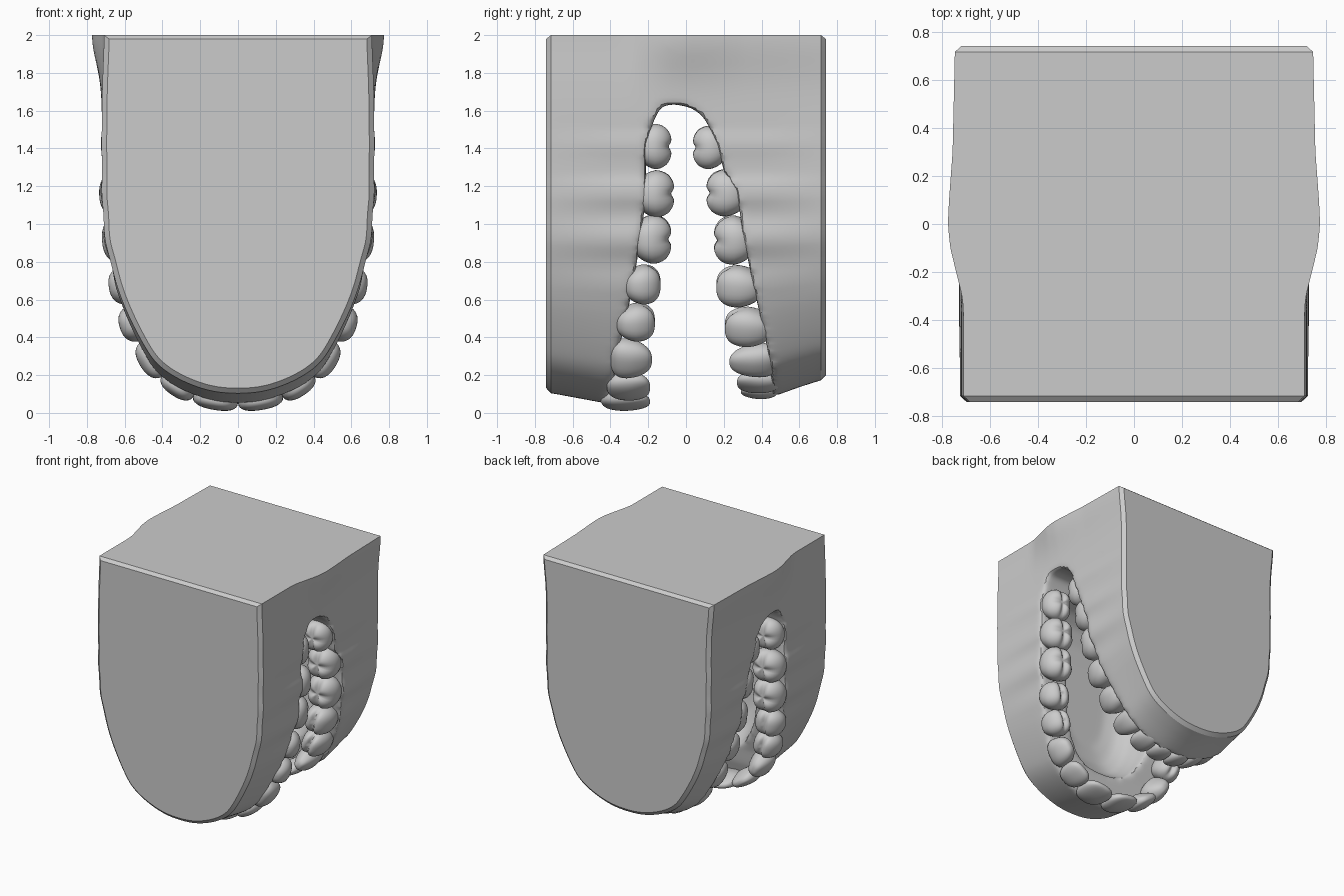
import bpy, bmesh, math
from mathutils import Vector

if "Cube" in bpy.data.objects:
    bpy.data.objects.remove(bpy.data.objects["Cube"])


def lerp(table, t):
    if t <= table[0][0]:
        return table[0][1]
    for (a, u), (b, v) in zip(table, table[1:]):
        if t <= b:
            return u + (v - u) * (t - a) / (b - a)
    return table[-1][1]


def spline(pts, n=6):
    p = [Vector((-pts[1][0], pts[1][1]))] + [Vector(q) for q in pts] + [Vector(pts[-1])]
    out = []
    for i in range(1, len(p) - 2):
        a, b, c, d = p[i - 1:i + 3]
        for k in range(n):
            t = k / n
            out.append(0.5 * (2 * b + (c - a) * t + (2 * a - 5 * b + 4 * c - d) * t * t
                              + (3 * b - a - 3 * c + d) * t ** 3))
    return out + [p[-2]]


def make(name, bm):
    bmesh.ops.recalc_face_normals(bm, faces=bm.faces)
    me = bpy.data.meshes.new(name)
    bm.to_mesh(me)
    bm.free()
    ob = bpy.data.objects.new(name, me)
    bpy.context.collection.objects.link(ob)
    return ob


def loft(name, rings):
    bm = bmesh.new()
    rows = [[bm.verts.new(p) for p in r] for r in rings]
    n = len(rows[0])
    for a, b in zip(rows, rows[1:]):
        for i in range(n):
            j = (i + 1) % n
            bm.faces.new((a[i], a[j], b[j], b[i]))
    bm.faces.new(rows[0])
    bm.faces.new(rows[-1])
    return make(name, bm)


def apply(ob):
    dg = bpy.context.evaluated_depsgraph_get()
    me = bpy.data.meshes.new_from_object(ob.evaluated_get(dg))
    ob.modifiers.clear()
    ob.data = me


def carve(ob, cutter):
    m = ob.modifiers.new("carve", 'BOOLEAN')
    m.operation, m.object, m.solver = 'DIFFERENCE', cutter, 'EXACT'
    apply(ob)
    bpy.data.objects.remove(cutter)


def mirrored(half, y):
    """Full ring from a half outline that starts on the mirror line."""
    return [(p[0], y, p[1]) for p in half] + [(-p[0], y, p[1]) for p in reversed(half[1:])]


# Outer U outline of the jaws, varying with depth y
SPL = spline([(0, .10), (.15, .115), (.3, .17), (.42, .25), (.5, .36), (.6, .56), (.66, .74),
              (.705, .94), (.72, 1.2), (.72, 1.65), (.71, 1.95), (.71, 2.1)])
CHIN = [(-.74, .01), (-.4, -.06), (-.1, -.05), (.3, 0), (.45, -.02), (.6, .04), (.74, .09)]
FLARE = [(-.32, 0), (-.2, .03), (-.1, .055), (0, .065), (.1, .06), (.3, .045), (.74, .035)]
RIPPLE = [(-.74, .2), (-.35, 1), (.4, 1), (.74, .2)]


def outline(y):
    half = []
    for x, z in SPL:
        f = math.exp(-((2 - min(z, 2)) / .2) ** 2) * lerp(FLARE, y)
        r = .012 * math.cos(math.tau * (z - 1.17) / .25) * lerp(RIPPLE, y)
        r *= max(0, 1 - ((z - 1.1) / .5) ** 2)
        half.append((x + (f + r if x > .3 else 0), z + lerp(CHIN, y) * max(0, 1 - z)))
    return half


ys = [-.8 + 1.6 * i / 32 for i in range(33)]
gums = loft("gums_and_base", [mirrored(outline(y), y) for y in ys])

# Opening between the two gum lines, seen from the side
SLOT = [(-.41, -.2), (-.41, .08), (-.375, .2), (-.36, .32), (-.32, .48), (-.28, .68), (-.24, .92),
        (-.21, 1.16), (-.215, 1.41), (-.17, 1.55), (-.13, 1.625), (-.06, 1.635), (.03, 1.615),
        (.09, 1.57), (.13, 1.5), (.17, 1.41), (.2, 1.28), (.27, 1.17), (.3, .95), (.355, .68),
        (.405, .46), (.44, .3), (.455, .15), (.455, -.2)]
carve(gums, loft("slot_cutter", [[(x, y, z) for y, z in SLOT] for x in (-1, 1)]))

# Hollow of palate and tongue area
INNER = spline([(0, .27), (.18, .3), (.3, .42), (.38, .6), (.43, .85), (.46, 1.1),
                (.48, 1.4), (.46, 1.56), (.38, 1.62), (0, 1.625)], 4)[:-1]
VAULT = [(-.58, .45), (-.55, .68), (-.49, .85), (-.4, .95), (-.28, 1), (.3, 1),
         (.42, .95), (.5, .85), (.55, .7), (.57, .5)]
carve(gums, loft("vault_cutter", [mirrored([(x * s, .95 + (z - .95) * s) for x, z in INNER], y)
                                  for y, s in VAULT]))

# Soften the gums
m = gums.modifiers.new("remesh", 'REMESH')
m.mode, m.voxel_size = 'VOXEL', .02
m = gums.modifiers.new("smooth", 'SMOOTH')
m.factor, m.iterations = .5, 8
apply(gums)

# Trim to flat plates, then add the chamfered rims front and back
bm = bmesh.new()
bm.from_mesh(gums.data)


def trim(co, no):
    res = bmesh.ops.bisect_plane(bm, geom=bm.verts[:] + bm.edges[:] + bm.faces[:], dist=1e-5,
                                 plane_co=co, plane_no=no, clear_outer=True)
    cut = [e for e in res['geom_cut'] if isinstance(e, bmesh.types.BMEdge) and e.is_boundary]
    return bmesh.ops.holes_fill(bm, edges=cut, sides=0)['faces']


trim((0, 0, 2), (0, 0, 1))
for s in (-1, 1):
    caps = trim((0, s * .715, 0), (0, s, 0))
    res = bmesh.ops.extrude_face_region(bm, geom=caps)
    bmesh.ops.delete(bm, geom=caps, context='FACES_ONLY')
    for v in [g for g in res['geom'] if isinstance(g, bmesh.types.BMVert)]:
        d = Vector((v.co.x, 0, min(0, v.co.z - .9))).normalized()
        v.co -= d * .027
        v.co.y = s * .74
        v.co.z = min(v.co.z, 1.98)
bmesh.ops.recalc_face_normals(bm, faces=bm.faces)
bm.to_mesh(gums.data)
bm.free()


# Teeth: x, z, length along arch, thickness, gum-side y, biting y
UPPER = [(.12, .065, .24, .11, -.45, -.19), (.32, .14, .2, .12, -.42, -.19),
         (.455, .285, .21, .16, -.40, -.18), (.53, .48, .2, .2, -.37, -.16),
         (.575, .68, .21, .22, -.33, -.13), (.6, .92, .26, .24, -.29, -.07),
         (.61, 1.16, .25, .25, -.27, -.055), (.61, 1.41, .24, .22, -.26, -.07)]
LOWER = [(.08, .12, .16, .1, .49, .29), (.225, .165, .16, .11, .5, .27),
         (.36, .275, .18, .15, .49, .23), (.46, .455, .21, .19, .46, .2),
         (.53, .67, .22, .21, .41, .155), (.575, .915, .26, .24, .37, .14),
         (.6, 1.165, .25, .24, .33, .1), (.61, 1.405, .23, .21, .22, .03)]


def add_teeth(name, rows):
    bm = bmesh.new()
    for i, (x, z, ln, th, y0, y1) in enumerate(rows):
        before = (-rows[0][0], rows[0][1]) if i == 0 else rows[i - 1]
        after = rows[min(i + 1, 7)]
        t = Vector((after[0] - before[0], 0, after[1] - before[1])).normalized()
        n = Vector((t.z, 0, -t.x))
        up = Vector((0, y1 - y0, 0)) / 2
        mid = Vector((x, (y0 + y1) / 2, z))
        for v in bmesh.ops.create_uvsphere(bm, u_segments=32, v_segments=20, radius=1)['verts']:
            a, b, c = v.co
            r = math.hypot(a, b)
            if r > 1e-5:   # squarer crown than a plain ellipsoid
                k = r ** -.25 / (abs(a / r) ** 2.5 + abs(b / r) ** 2.5) ** .4
                a, b = a * k, b * k
            c = math.copysign(abs(c) ** .85, c)
            if i < 3:      # incisors and canine thin to an edge
                b = b * (1 - .35 * max(0, c)) + .2 * max(0, c) - .1
                a *= 1 + (.06 if i < 2 else -.2) * c
            elif c > 0:    # cusps and grooves on biting faces
                groove = math.exp(-(b / .22) ** 2)
                if i > 4:
                    groove = max(groove, .75 * math.exp(-(a / .2) ** 2))
                c -= .28 * c * groove
                b *= 1 - .15 * c
            else:
                a *= 1 + .2 * c
            v.co = mid + t * (a * ln / 2) + n * (b * th / 2) + up * c
    ob = make(name, bm)
    m = ob.modifiers.new("mirror", 'MIRROR')
    m.use_mirror_merge = False
    apply(ob)
    return ob


parts = [gums, add_teeth("upper_teeth", UPPER), add_teeth("lower_teeth", LOWER)]
for ob in parts:
    bpy.ops.object.select_all(action='DESELECT')
    ob.select_set(True)
    bpy.context.view_layer.objects.active = ob
    bpy.ops.object.shade_smooth_by_angle(angle=math.radians(30 if ob is gums else 60))
